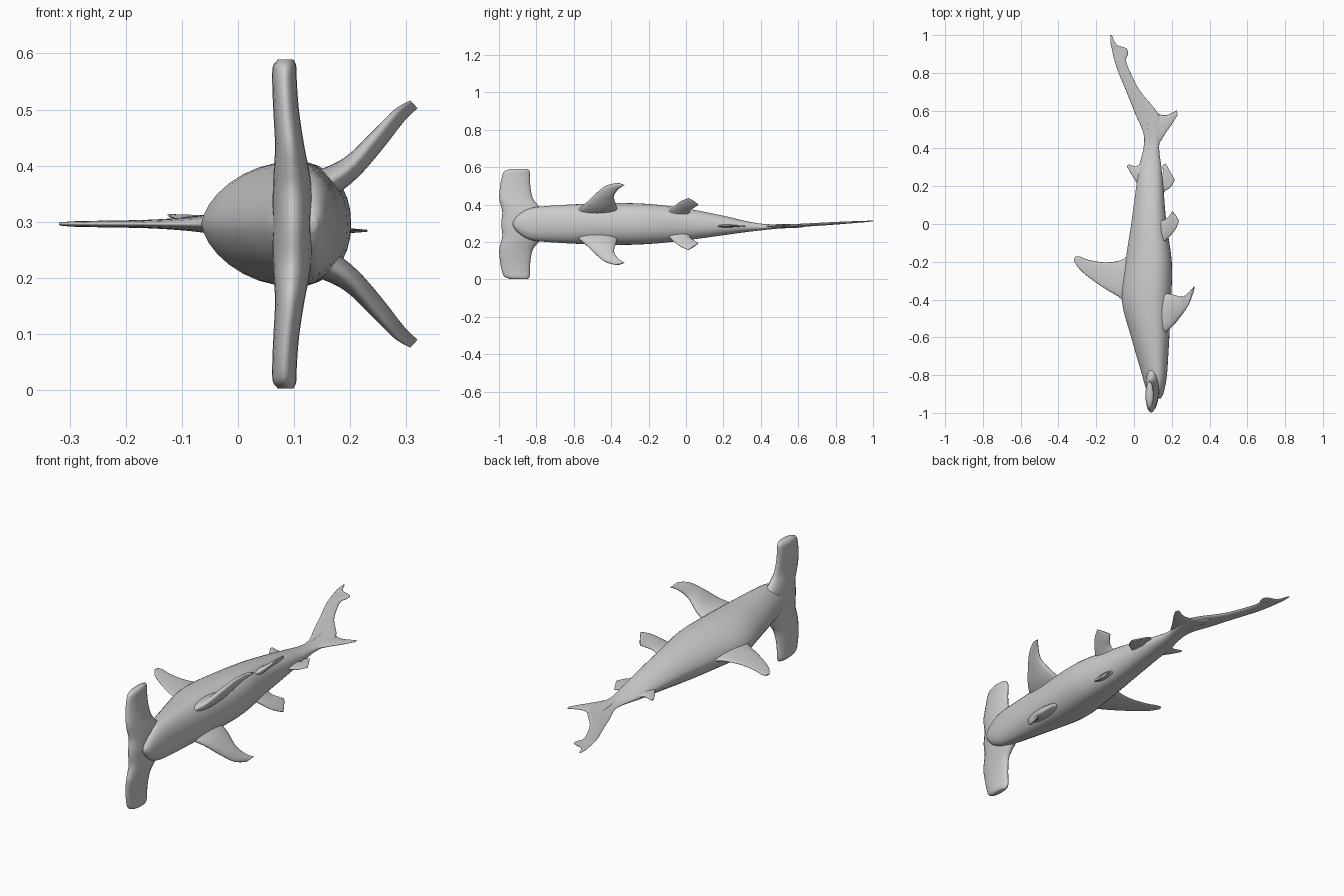
import bpy, bmesh
from math import sin, cos, pi
from mathutils import Vector

ZC = 0.296   # mid-plane height: the shark lies on its side, back towards -x


def smooth_rows(rows, steps):
    """Catmull-Rom interpolation through rows of numbers."""
    out = []
    for i in range(len(rows) - 1):
        a, b = rows[max(i - 1, 0)], rows[i]
        c, d = rows[i + 1], rows[min(i + 2, len(rows) - 1)]
        for s in range(steps):
            t = s / steps
            out.append([0.5 * (2 * q + (r - p) * t + (2 * p - 5 * q + 4 * r - u) * t * t
                               + (3 * q - p - 3 * r + u) * t ** 3)
                        for p, q, r, u in zip(a, b, c, d)])
    return out + [list(rows[-1])]


def loft(name, rings):
    """Skin a list of equal-length point rings and cap both ends."""
    bm = bmesh.new()
    loops = [[bm.verts.new(p) for p in ring] for ring in rings]
    n = len(loops[0])
    for a, b in zip(loops, loops[1:]):
        for i in range(n):
            j = (i + 1) % n
            bm.faces.new((a[i], a[j], b[j], b[i]))
    for end in (loops[0], loops[-1]):
        mid = bm.verts.new(sum((v.co for v in end), Vector()) / n)
        for i in range(n):
            bm.faces.new((end[i], end[(i + 1) % n], mid))
    bmesh.ops.recalc_face_normals(bm, faces=bm.faces[:])
    me = bpy.data.meshes.new(name)
    bm.to_mesh(me)
    bm.free()
    ob = bpy.data.objects.new(name, me)
    bpy.context.collection.objects.link(ob)
    for p in me.polygons:
        p.use_smooth = True
    return ob


def blade(name, rows, normal, side=1, steps=5, n=20):
    """Fin from rows of (leading xyz, trailing xyz, half thickness); z is off the mid-plane."""
    nrm = Vector(normal).normalized()
    rings = []
    for r in smooth_rows(rows, steps):
        le, te, th = Vector(r[0:3]), Vector(r[3:6]), max(r[6], 0.001)
        ring = []
        for k in range(n):
            t = 2 * pi * k / n
            p = (le + te) / 2 + (le - te) / 2 * cos(t) + nrm * th * sin(t)
            ring.append((p.x, p.y, ZC + side * p.z))
        rings.append(ring)
    return loft(name, rings)


# Body and upper tail lobe: y, back x, belly x, half width, sideways drift
body = [
    (-0.925, 0.105, 0.140, 0.012, 0), (-0.90, 0.080, 0.155, 0.045, 0),
    (-0.85, 0.057, 0.167, 0.078, 0), (-0.78, 0.037, 0.176, 0.093, 0),
    (-0.60, -0.015, 0.187, 0.105, 0), (-0.40, -0.065, 0.197, 0.112, 0),
    (-0.20, -0.045, 0.200, 0.107, 0), (0.0, -0.015, 0.172, 0.085, -0.002),
    (0.20, 0.012, 0.155, 0.052, -0.008), (0.30, 0.025, 0.145, 0.033, -0.013),
    (0.40, 0.050, 0.133, 0.018, -0.016), (0.48, 0.050, 0.140, 0.012, -0.014),
    (0.58, 0.008, 0.130, 0.009, -0.009), (0.70, -0.040, 0.035, 0.008, -0.002),
    (0.80, -0.082, -0.018, 0.007, 0.004), (0.865, -0.103, -0.042, 0.006, 0.008),
    (0.90, -0.112, -0.032, 0.005, 0.010), (0.93, -0.118, -0.040, 0.004, 0.012),
    (0.95, -0.123, -0.092, 0.004, 0.013), (1.0, -0.126, -0.117, 0.002, 0.016)]
rings = []
for y, xd, xv, w, dz in smooth_rows(body, 4):
    c = xv - 0.36 * (xv - xd)          # widest line sits towards the belly
    ring = []
    for k in range(32):
        t = 2 * pi * k / 32
        s, co = sin(t), cos(t)
        x = c + co * (xv - c if co > 0 else c - xd)
        z = abs(s) ** (0.9 if co > 0 else 1.25) * (1 if s >= 0 else -1)
        ring.append((x, y, ZC + dz + w * z))
    rings.append(ring)
loft("body", rings)

# Hammer head: half profile of z offset, front y, rear y, centre x, half thickness
half = [(0.0, -0.988, -0.73, 0.098, 0.036), (0.06, -0.982, -0.75, 0.097, 0.035),
        (0.10, -0.990, -0.79, 0.095, 0.031), (0.14, -0.999, -0.82, 0.092, 0.026),
        (0.20, -0.994, -0.832, 0.086, 0.023), (0.25, -0.985, -0.834, 0.083, 0.022),
        (0.28, -0.972, -0.836, 0.083, 0.021), (0.293, -0.945, -0.845, 0.085, 0.014)]
full = [(-h[0],) + h[1:] for h in half[:0:-1]] + half
blade("hammer_head", [(x, f, z, x, r, z, t) for z, f, r, x, t in full], (1, 0, 0), steps=4)

# Paired fins
for side, tag in ((1, "upper"), (-1, "lower")):
    blade("pectoral_fin_" + tag, [
        (0.130, -0.60, 0.060, 0.130, -0.36, 0.060, 0.034),
        (0.195, -0.55, 0.098, 0.200, -0.372, 0.098, 0.022),
        (0.245, -0.49, 0.155, 0.255, -0.385, 0.148, 0.016),
        (0.283, -0.435, 0.200, 0.292, -0.360, 0.187, 0.011),
        (0.308, -0.375, 0.219, 0.318, -0.330, 0.207, 0.006)], (1, 0, -0.9), side)
    blade("pelvic_fin_" + tag, [
        (0.115, -0.13, 0.035, 0.115, 0.02, 0.035, 0.022),
        (0.175, -0.08, 0.080, 0.160, 0.022, 0.070, 0.013),
        (0.215, -0.035, 0.118, 0.188, 0.045, 0.088, 0.009),
        (0.238, 0.012, 0.139, 0.203, 0.068, 0.102, 0.005)], (1, 0, -0.8), side)

# Flat mid-line fins: leading x, y, trailing x, y, half thickness; with plane offset
flat_fins = {
    "dorsal_fin": (0, [(-0.02, -0.47, -0.02, -0.14, 0.026), (-0.07, -0.395, -0.06, -0.188, 0.015),
                       (-0.15, -0.345, -0.15, -0.203, 0.008), (-0.24, -0.282, -0.24, -0.190, 0.006),
                       (-0.29, -0.237, -0.288, -0.172, 0.005), (-0.319, -0.195, -0.313, -0.172, 0.003)]),
    "second_dorsal_fin": (-0.010, [(0.04, 0.18, 0.04, 0.325, 0.014), (0.01, 0.225, 0.012, 0.305, 0.007),
                                   (-0.018, 0.27, -0.015, 0.312, 0.005), (-0.037, 0.305, -0.032, 0.316, 0.003)]),
    "anal_fin": (-0.011, [(0.125, 0.14, 0.125, 0.27, 0.014), (0.165, 0.175, 0.155, 0.27, 0.007),
                          (0.195, 0.195, 0.150, 0.305, 0.005), (0.216, 0.235, 0.168, 0.320, 0.003)]),
    "lower_tail_lobe": (-0.012, [(0.09, 0.38, 0.06, 0.64, 0.011), (0.135, 0.43, 0.125, 0.588, 0.008),
                                 (0.17, 0.485, 0.165, 0.576, 0.006), (0.205, 0.535, 0.20, 0.588, 0.004),
                                 (0.231, 0.578, 0.227, 0.602, 0.002)]),
}
for name, (dz, rows) in flat_fins.items():
    blade(name, [(a, b, dz, c, d, dz, t) for a, b, c, d, t in rows], (0, 0, 1))
